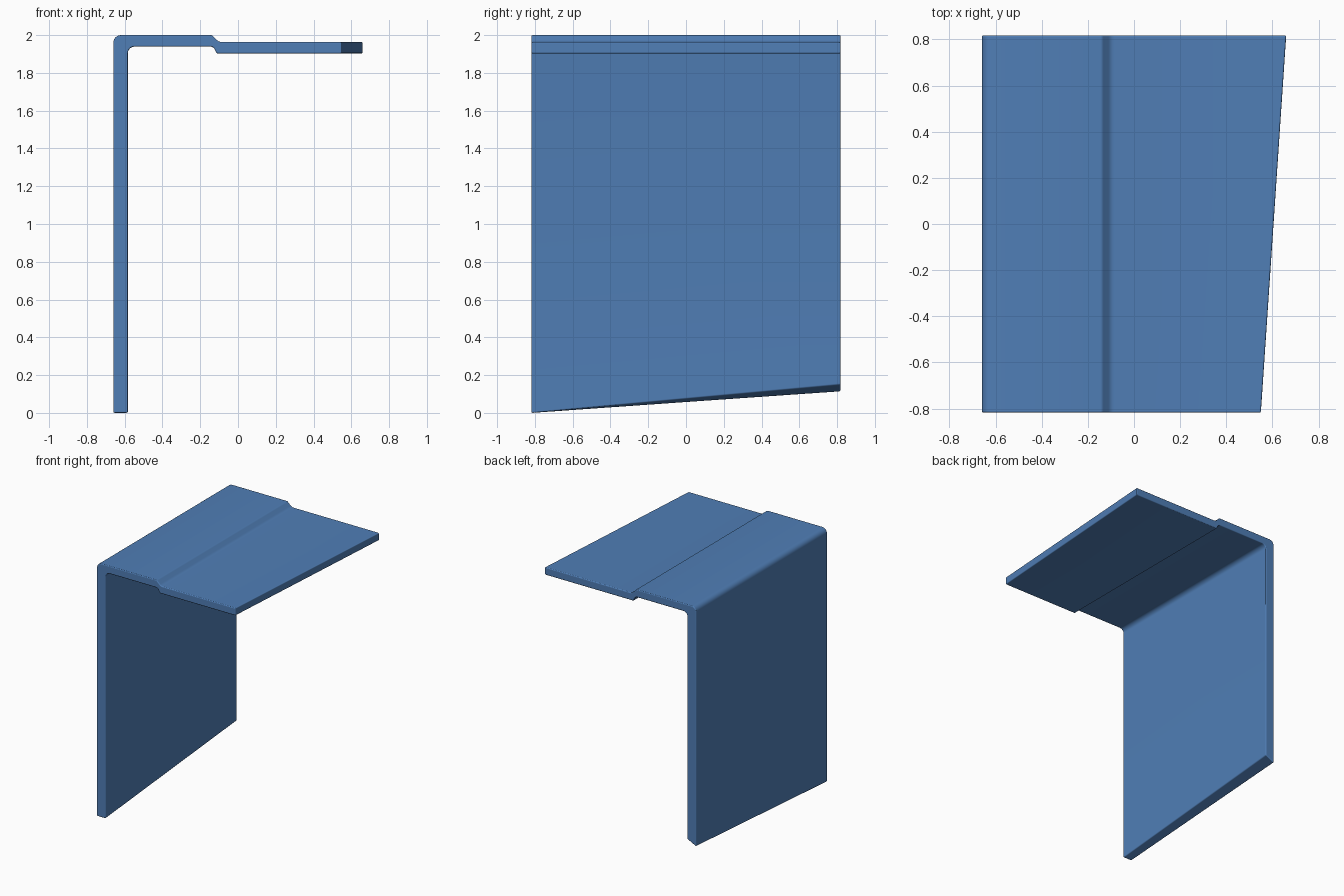
import bpy, bmesh
from math import cos, sin, radians

if "Cube" in bpy.data.objects:
    bpy.data.objects.remove(bpy.data.objects["Cube"])

HALF_Y = 0.818


def arc(cx, cz, r, a0, a1, n=6):
    steps = [radians(a0 + (a1 - a0) * i / n) for i in range(n + 1)]
    return [(cx + r * cos(a), cz + r * sin(a)) for a in steps]


def profile(tip_x, foot_outer, foot_inner):
    # L-shaped section with a small joggle in the top flange
    return ([(-0.66, foot_outer)]
            + arc(-0.62, 1.96, 0.04, 180, 90)
            + arc(-0.146, 1.982, 0.018, 90, 40, 3)
            + arc(-0.085, 2.0, 0.037, 225, 270, 4)
            + [(tip_x, 1.963), (tip_x, 1.903)]
            + arc(-0.106, 1.915, 0.012, 270, 225, 3)
            + arc(-0.147, 1.911, 0.028, 45, 90, 4)
            + arc(-0.548, 1.904, 0.035, 90, 180)
            + [(-0.583, foot_inner)])


# Angled bracket: both end sections joined, so the free edges taper
bm = bmesh.new()
near = [bm.verts.new((x, -HALF_Y, z)) for x, z in profile(0.55, 0.0, 0.0)]
far = [bm.verts.new((x, HALF_Y, z)) for x, z in profile(0.66, 0.112, 0.15)]
n = len(near)
bm.faces.new(near)
bm.faces.new(far)
for i in range(n):
    j = (i + 1) % n
    bm.faces.new((near[i], near[j], far[j], far[i]))
bmesh.ops.recalc_face_normals(bm, faces=bm.faces[:])

mesh = bpy.data.meshes.new("bent_panel")
bm.to_mesh(mesh)
bm.free()
panel = bpy.data.objects.new("bent_panel", mesh)
bpy.context.collection.objects.link(panel)

# Blue finish
blue = bpy.data.materials.new("blue")
blue.diffuse_color = (0.08, 0.21, 0.47, 1.0)
blue.use_nodes = True
blue.node_tree.nodes["Principled BSDF"].inputs["Base Color"].default_value = blue.diffuse_color
mesh.materials.append(blue)

# Softened outer edges
bevel = panel.modifiers.new("edge_softening", 'BEVEL')
bevel.width = 0.007
bevel.segments = 3
bevel.limit_method = 'ANGLE'
bevel.angle_limit = radians(60)
bevel.harden_normals = True

bpy.context.view_layer.objects.active = panel
panel.select_set(True)
bpy.ops.object.shade_smooth_by_angle(angle=radians(60))
